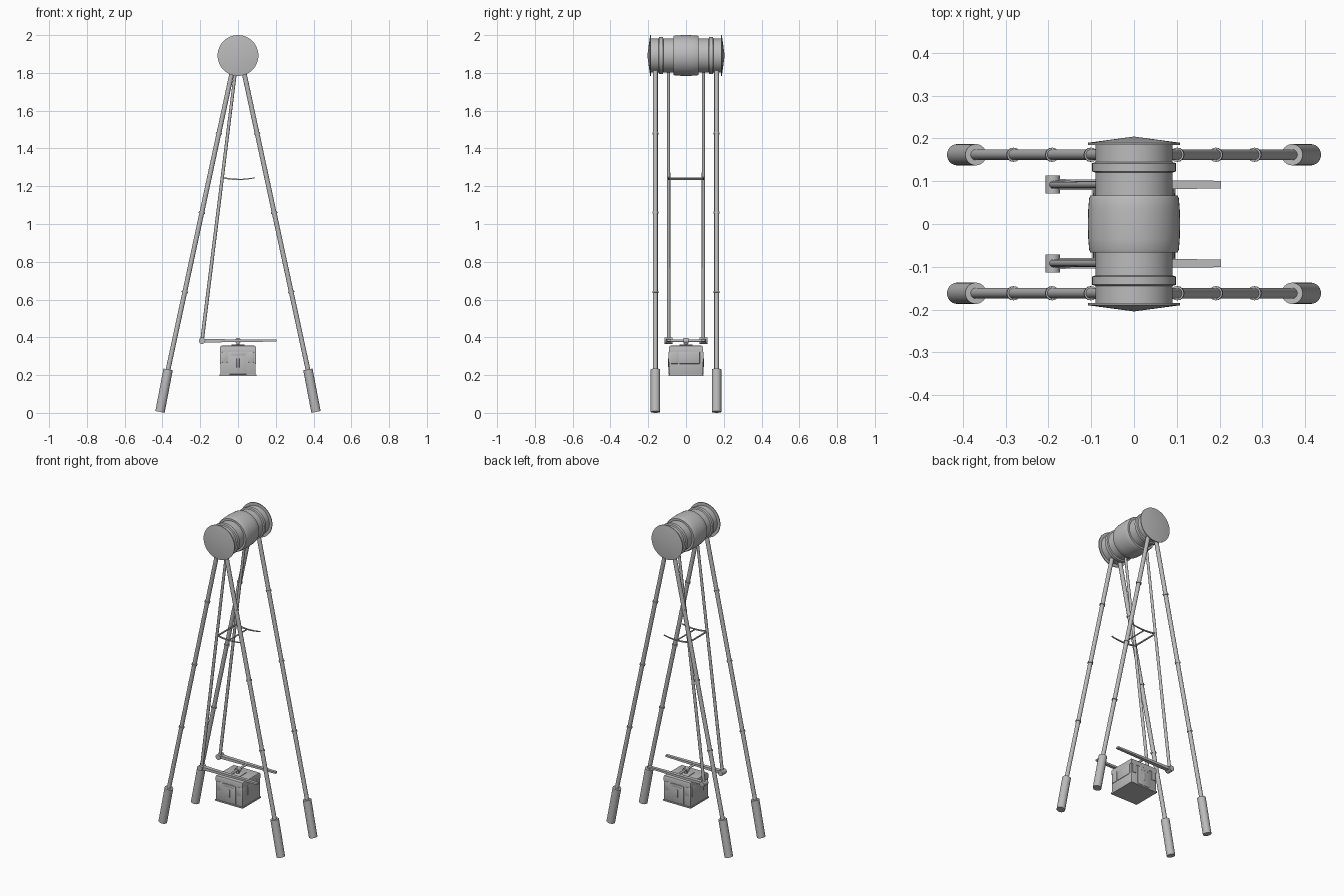
import bpy, bmesh, math
from mathutils import Vector, Matrix

if "Cube" in bpy.data.objects:
    bpy.data.objects.remove(bpy.data.objects["Cube"], do_unlink=True)

grey = bpy.data.materials.new("warm_grey_metal")
grey.use_nodes = True
colour = (0.5, 0.5, 0.5, 1)
grey.diffuse_color = colour
grey.node_tree.nodes["Principled BSDF"].inputs["Base Color"].default_value = colour


def finish(name, bm, smooth=True):
    bmesh.ops.recalc_face_normals(bm, faces=bm.faces)
    mesh = bpy.data.meshes.new(name)
    bm.to_mesh(mesh)
    bm.free()
    ob = bpy.data.objects.new(name, mesh)
    bpy.context.collection.objects.link(ob)
    mesh.materials.append(grey)
    if smooth:
        bpy.ops.object.select_all(action='DESELECT')
        ob.select_set(True)
        bpy.context.view_layer.objects.active = ob
        bpy.ops.object.shade_smooth_by_angle(angle=math.radians(35))
    return ob


def rod(name, a, b, r1, r2=None, sides=16):
    """Capped tube from a to b."""
    a, b = Vector(a), Vector(b)
    d = b - a
    bm = bmesh.new()
    turn = d.to_track_quat('Z', 'Y').to_matrix().to_4x4()
    bmesh.ops.create_cone(bm, cap_ends=True, segments=sides, radius1=r1,
                          radius2=r1 if r2 is None else r2, depth=d.length,
                          matrix=Matrix.Translation((a + b) / 2) @ turn)
    return finish(name, bm)


def box(name, centre, size, bevel=0.0):
    bm = bmesh.new()
    bmesh.ops.create_cube(bm, size=1, matrix=Matrix.Translation(centre) @ Matrix.Diagonal((*size, 1)))
    if bevel:
        bmesh.ops.bevel(bm, geom=bm.edges[:], offset=bevel, segments=2, affect='EDGES', profile=0.5)
    return finish(name, bm, bevel > 0)


def lathe_y(name, profile, z, sides=48):
    """Spin (y, radius) points around the y axis at height z."""
    bm = bmesh.new()
    verts = [bm.verts.new((0, y, z + r)) for y, r in profile]
    edges = [bm.edges.new(p) for p in zip(verts, verts[1:])]
    bmesh.ops.spin(bm, geom=verts + edges, cent=(0, 0, z), axis=(0, 1, 0),
                   angle=2 * math.pi, steps=sides, use_merge=True)
    bmesh.ops.remove_doubles(bm, verts=bm.verts, dist=1e-5)
    return finish(name, bm)


# Top drum with collars, barrel and shallow conical end caps
AXIS = 1.892
half = [(0.0, 0.108), (0.035, 0.107), (0.06, 0.105), (0.067, 0.102), (0.067, 0.09),
        (0.12, 0.09), (0.123, 0.098), (0.142, 0.098), (0.145, 0.09), (0.185, 0.09),
        (0.185, 0.108), (0.19, 0.108), (0.2045, 0.0)]
lathe_y("top_drum", [(-y, r) for y, r in reversed(half[1:])] + half, AXIS)

# Four splayed legs with joint rings and thick feet
top, ankle = Vector((0.013, 0, 1.89)), Vector((0.37, 0, 0.23))
for sx, side in ((1, "left"), (-1, "right")):
    for sy, end in ((-1, "front"), (1, "back")):
        tag = f"{end}_{side}"
        place = lambda p: Vector((sx * p.x, sy * 0.162, p.z))
        rod(f"leg_{tag}", place(top), place(ankle), 0.0125)
        for i, z in enumerate((1.48, 1.06, 0.64)):
            at = lambda h: place(top.lerp(ankle, (top.z - h) / (top.z - ankle.z)))
            rod(f"leg_ring_{tag}_{i + 1}", at(z + 0.004), at(z - 0.004), 0.0165)
        rod(f"foot_{tag}", place(ankle), place(Vector((0.413, 0, 0.005))), 0.025, sides=24)


def tapered_bar(name, y, points, width, tip_width, thick):
    """Flat bar following (x, z) points, narrowing to its tip."""
    bm = bmesh.new()
    rings = []
    for i, (x, z) in enumerate(points):
        t = i / (len(points) - 1)
        w = width + (tip_width - width) * t
        h = thick * (1 - 0.4 * t)
        rings.append([bm.verts.new((x, y + a * w, z + b * h))
                      for a, b in ((-1, -1), (1, -1), (1, 1), (-1, 1))])
    for p, q in zip(rings, rings[1:]):
        for k in range(4):
            bm.faces.new((p[k], p[k - 1], q[k - 1], q[k]))
    bm.faces.new(rings[0])
    bm.faces.new(rings[-1])
    return finish(name, bm)


# Hanging arms, elbow knobs, lower bars and curved brace strips
ARM = 0.092
for sy, end in ((-1, "front"), (1, "back")):
    y = sy * ARM
    rod(f"hanging_arm_{end}", (-0.003, y, AXIS), (-0.19, y, 0.385), 0.008, 0.0095, 12)
    rod(f"elbow_{end}", (-0.19, y - 0.021, 0.382), (-0.19, y + 0.021, 0.382), 0.017)
    tapered_bar(f"lower_bar_{end}", y, [(-0.19, 0.382), (0.0, 0.382), (0.203, 0.383)],
                0.013, 0.009, 0.009)
    sag = [(-0.08 + 0.17 * i / 8, 1.236 + 0.009 * (i / 4 - 1) ** 2) for i in range(9)]
    tapered_bar(f"brace_strip_{end}", y, sag, 0.004, 0.003, 0.004)

# Cross links between the two arms
rod("brace_link_arm", (-0.081, -ARM, 1.242), (-0.081, ARM, 1.242), 0.005, sides=10)
rod("brace_link_middle", (0, -ARM, 1.236), (0, ARM, 1.236), 0.004, sides=10)
rod("lower_link", (0, -ARM, 0.382), (0, ARM, 0.382), 0.007, sides=12)
rod("link_hub", (0, -0.014, 0.382), (0, 0.014, 0.382), 0.015)
rod("hanger_post", (0, 0, 0.35), (0, 0, 0.378), 0.009)

# Suspended case with lid, base rim and relief panels
box("case_body", (0, 0, 0.262), (0.186, 0.176, 0.126), 0.004)
box("case_base_rim", (0, 0, 0.199), (0.194, 0.184, 0.008))
bm = bmesh.new()
bmesh.ops.create_cube(bm, size=1, matrix=Matrix.Translation((0, 0, 0.34)) @ Matrix.Diagonal((0.19, 0.18, 0.035, 1)))
bmesh.ops.bevel(bm, geom=[e for e in bm.edges if min(v.co.z for v in e.verts) > 0.34],
                offset=0.012, segments=2, affect='EDGES', profile=0.5)
finish("case_lid", bm)
box("case_top_plate", (0, 0, 0.357), (0.07, 0.07, 0.008), 0.002)

for s, end in ((-1, "front"), (1, "back")):
    box(f"panel_{end}", (0, s * 0.088, 0.262), (0.092, 0.008, 0.115), 0.002)
    box(f"panel_head_{end}", (0, s * 0.09, 0.312), (0.075, 0.006, 0.018), 0.002)
    box(f"latch_{end}", (0, s * 0.091, 0.265), (0.014, 0.006, 0.05), 0.002)
    for sx, side in ((-1, "right"), (1, "left")):
        box(f"clasp_{end}_{side}", (sx * 0.07, s * 0.088, 0.295), (0.028, 0.008, 0.055), 0.002)
for s, side in ((-1, "right"), (1, "left")):
    box(f"side_panel_{side}", (s * 0.093, 0.018, 0.292), (0.006, 0.11, 0.064), 0.002)
    box(f"side_clasp_{side}", (s * 0.093, -0.06, 0.292), (0.006, 0.04, 0.064), 0.002)
